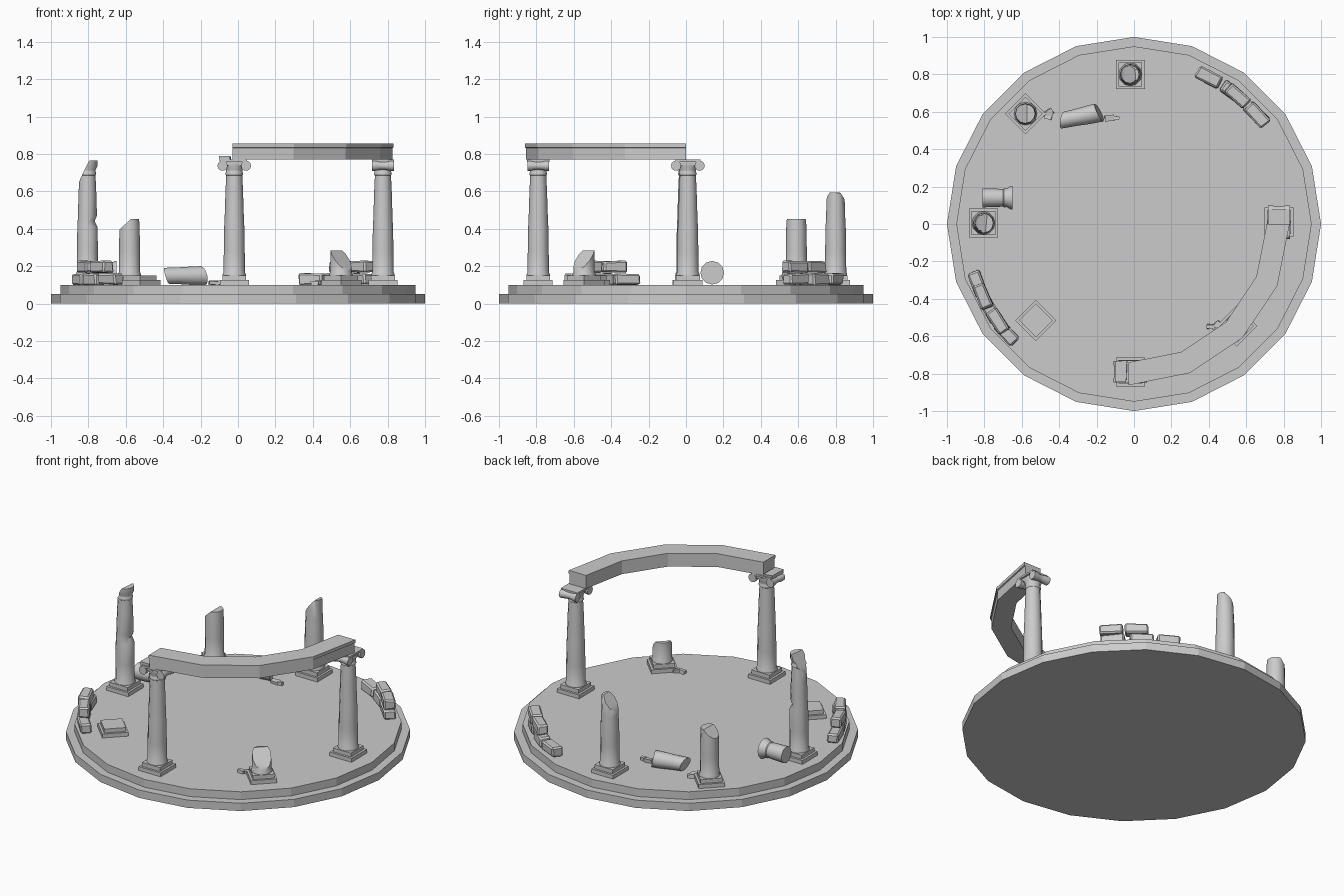
import bpy, bmesh, math, random
from mathutils import Vector, Matrix

if "Cube" in bpy.data.objects:
    bpy.data.objects.remove(bpy.data.objects["Cube"])

random.seed(4)
T = Matrix.Translation


def finish(name, bm, mat=Matrix(), smooth=False):
    bm.transform(mat)
    bmesh.ops.recalc_face_normals(bm, faces=bm.faces)
    me = bpy.data.meshes.new(name)
    bm.to_mesh(me)
    bm.free()
    ob = bpy.data.objects.new(name, me)
    bpy.context.collection.objects.link(ob)
    if smooth:
        bpy.ops.object.select_all(action='DESELECT')
        ob.select_set(True)
        bpy.context.view_layer.objects.active = ob
        bpy.ops.object.shade_smooth_by_angle(angle=math.radians(40))
    return ob


def lathe(profile, n=12):
    """Closed solid of revolution from (radius, z) pairs."""
    bm = bmesh.new()
    rings = [[bm.verts.new((r * math.cos(2 * math.pi * i / n), r * math.sin(2 * math.pi * i / n), z))
              for i in range(n)] for r, z in profile]
    for a, b in zip(rings, rings[1:]):
        for i in range(n):
            j = (i + 1) % n
            bm.faces.new((a[i], a[j], b[j], b[i]))
    bm.faces.new(rings[0][::-1])
    bm.faces.new(rings[-1])
    return bm


def cut(bm, co, no):
    """Slice away everything on the normal's side and close the hole."""
    geom = bm.verts[:] + bm.edges[:] + bm.faces[:]
    res = bmesh.ops.bisect_plane(bm, geom=geom, plane_co=co, plane_no=no, clear_outer=True)
    edges = [e for e in res['geom_cut'] if isinstance(e, bmesh.types.BMEdge)]
    bmesh.ops.contextual_create(bm, geom=edges)


def box(name, size, mat, bevel=0.0, jitter=0.0):
    bm = bmesh.new()
    bmesh.ops.create_cube(bm, size=1)
    bmesh.ops.scale(bm, vec=size, verts=bm.verts)
    for v in bm.verts:
        v.co += Vector([random.uniform(-jitter, jitter) for _ in range(3)])
    if bevel:
        bmesh.ops.bevel(bm, geom=bm.edges[:], offset=bevel, segments=1, affect='EDGES')
    return finish(name, bm, mat)


def rz(deg):
    return Matrix.Rotation(math.radians(deg), 4, 'Z')


# Stepped round floor
finish("floor_lower_step", lathe([(1, 0), (1, 0.05)], 20))
finish("floor_upper_step", lathe([(0.95, 0.05), (0.95, 0.1)], 20))

SHAFT = [(.062, .15), (.062, .158), (.057, .168), (.056, .28), (.054, .41), (.052, .44), (.051, .47),
         (.047, .6), (.043, .685), (.047, .69), (.047, .698), (.044, .703), (.044, .715),
         (.053, .735), (.053, .77)]


def plinth(x, y, deg):
    for part, w, z, h in (("lower", .155, .1125, .025), ("upper", .128, .1375, .025)):
        box("plinth_" + part, (w, w, h), T((x, y, z)) @ rz(deg))


def column(name, x, y, deg, cuts=(), notch=None):
    plinth(x, y, deg)
    bm = lathe(SHAFT)
    if notch:
        for v in bm.verts:
            if abs(v.co.z - notch) < .02 and v.co.x > .02:
                v.co.x -= .014
    for co, no in cuts:
        cut(bm, co, no)
    finish(name, bm, T((x, y, 0)), True)


# Whole columns with scrolled capitals
for x, y, deg in ((-.02, -.79, 0), (.775, .01, 90)):
    column("whole_column", x, y, deg, [((0, 0, .75), (0, 0, 1))])
    m = T((x, y, 0)) @ rz(deg)
    box("capital_cushion", (.124, .095, .022), m @ T((0, 0, .75)))
    box("capital_slab", (.135, .118, .012), m @ T((0, 0, .764)))
    for s in (-1, 1):
        scroll = lathe([(.027, -.058), (.027, -.04), (.021, -.015), (.021, .015), (.027, .04), (.027, .058)])
        finish("capital_scroll", scroll,
               m @ T((s * .063, 0, .737)) @ Matrix.Rotation(math.pi / 2, 4, 'X'), True)

# Curved beam resting on the two whole columns
bm = bmesh.new()
SECTION = [(.74, .77), (.855, .77), (.855, .832), (.862, .835), (.862, .855), (.74, .855)]
rings = []
for k in range(5):
    a = math.radians(-90 + 22.5 * k)
    rings.append([bm.verts.new((-.03 + r * math.cos(a), r * math.sin(a), z)) for r, z in SECTION])
for a, b in zip(rings, rings[1:]):
    for i in range(6):
        j = (i + 1) % 6
        bm.faces.new((a[i], a[j], b[j], b[i]))
bm.faces.new(rings[0])
bm.faces.new(rings[-1][::-1])
finish("curved_beam", bm)
box("beam_shard", (.06, .11, .022), T((-.068, -.79, .778)), 0, .005)

# Broken columns, each sliced to its own height
column("broken_column_back", -.02, .8, 0,
       [((0, 0, .56), (-.75, 0, .6)), ((0, 0, .595), (.05, .05, 1)),
        ((0, .04, .57), (0, .8, .5)), ((0, -.04, .58), (0, -.8, .5))])
column("broken_column_back_left", -.58, .59, 45,
       [((0, 0, .445), (-.55, 0, .6)), ((0, 0, .452), (0, 0, 1))])
column("broken_column_left", -.805, .005, 0,
       [((0, 0, .735), (-.95, .1, .5)), ((0, 0, .765), (0, 0, 1))], notch=.43)
column("column_stump", .55, -.545, 45,
       [((0, 0, .245), (.5, -.5, .6)), ((-.02, .02, .285), (-.1, .1, 1))])

# Empty plinth
plinth(-.525, -.515, 45)

# Fallen shaft piece and fallen capital piece
Y90 = Matrix.Rotation(math.pi / 2, 4, 'Y')
bm = lathe([(.041, -.14), (.045, -.03), (.05, .05), (.052, .14)])
cut(bm, (0, 0, -.1), (.3, .35, -1))
cut(bm, (0, 0, .1), (-.2, .25, 1))
finish("fallen_shaft", bm, T((-.285, .575, .149)) @ rz(12) @ Y90, True)
bm = lathe([(.051, -.08), (.049, -.01), (.047, .03), (.051, .035), (.05, .05), (.062, .07), (.063, .08)])
finish("fallen_capital", bm, T((-.73, .14, .165)) @ Y90, True)

# Ruined wall pieces: bottom and top courses
for name, r, low, high in (("back_wall", .88, (63, 53, 42), (51, 41.5)),
                           ("left_wall", .896, (201, 210.8, 220.6), (205.5, 215.5))):
    for course, z, angles in (("lower", .13, low), ("upper", .197, high)):
        for a in angles:
            box(f"{name}_{course}_stone", (.068, .138, .062),
                T((r * math.cos(math.radians(a)), r * math.sin(math.radians(a)), z))
                @ rz(a + random.uniform(-3, 3)), .009, .004)

# Small rubble
for x, y, s, deg in ((.41, -.55, .04, 0), (.445, -.535, .035, 40), (-.13, .566, .05, 5),
                     (-.095, .565, .03, 0), (-.455, .595, .045, 30), (-.46, .575, .04, -10),
                     (-.5, .585, .04, 20)):
    box("rubble", (s, s * .6, .02), T((x, y, .11)) @ rz(deg), 0, .004)
